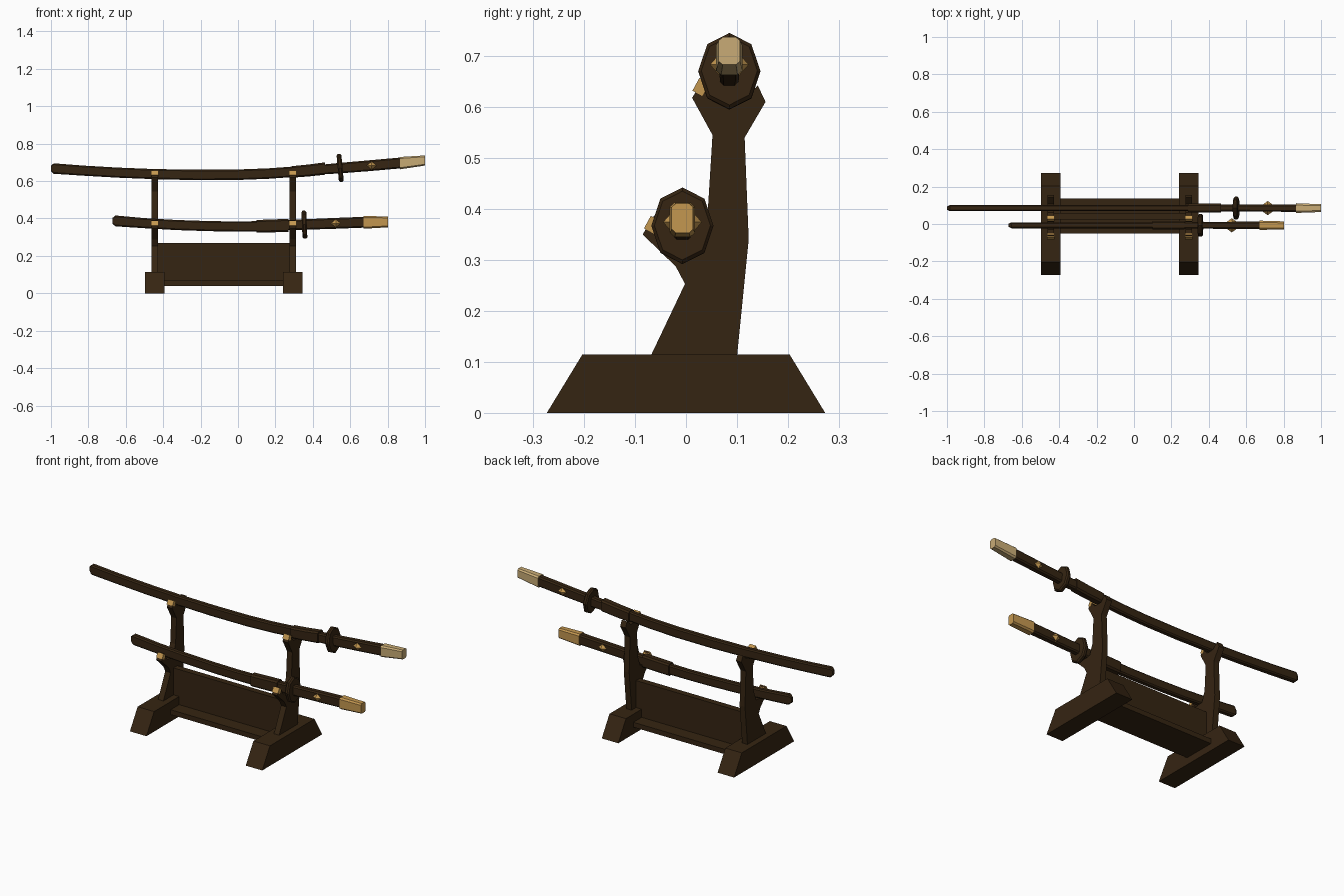
import bpy, bmesh, math
from mathutils import Matrix, Vector

if "Cube" in bpy.data.objects:
    bpy.data.objects.remove(bpy.data.objects["Cube"])


def material(name, rgb):
    m = bpy.data.materials.new(name)
    m.diffuse_color = (*rgb, 1)
    m.use_nodes = True
    m.node_tree.nodes["Principled BSDF"].inputs["Base Color"].default_value = m.diffuse_color
    return m


BROWN = material("dark_brown", (0.036, 0.018, 0.006))
GOLD = material("gold", (0.55, 0.31, 0.08))
PALE = material("pale_gold", (0.58, 0.41, 0.18))


def finish(name, bm, mat):
    bmesh.ops.recalc_face_normals(bm, faces=bm.faces[:])
    me = bpy.data.meshes.new(name)
    bm.to_mesh(me)
    bm.free()
    me.materials.append(mat)
    ob = bpy.data.objects.new(name, me)
    bpy.context.collection.objects.link(ob)
    return ob


def box(name, lo, hi, mat, tilt=0):
    lo, hi = Vector(lo), Vector(hi)
    bm = bmesh.new()
    mtx = (Matrix.Translation((lo + hi) / 2) @ Matrix.Rotation(tilt, 4, 'X')
           @ Matrix.Diagonal((*(hi - lo), 1)))
    bmesh.ops.create_cube(bm, size=1, matrix=mtx)
    return finish(name, bm, mat)


def plate(name, profile, x, width, mat):
    """Extrude a y-z profile along x, centred on x."""
    bm = bmesh.new()
    face = bm.faces.new([bm.verts.new((x - width / 2, y, z)) for y, z in profile])
    ext = bmesh.ops.extrude_face_region(bm, geom=[face])
    verts = [v for v in ext["geom"] if isinstance(v, bmesh.types.BMVert)]
    bmesh.ops.translate(bm, vec=(width, 0, 0), verts=verts)
    return finish(name, bm, mat)


def loft(name, y, stations, mat):
    """Chamfered bar through stations (x, z centre, half width, half height)."""
    bm = bmesh.new()
    rings = []
    for x, z, w, h in stations:
        a, b = w * 0.62, h * 0.75
        sec = [(w, -b), (w, b), (a, h), (-a, h), (-w, b), (-w, -b), (-a, -h), (a, -h)]
        rings.append([bm.verts.new((x, y + p, z + q)) for p, q in sec])
    for r, s in zip(rings, rings[1:]):
        for i in range(8):
            j = (i + 1) % 8
            bm.faces.new((r[i], r[j], s[j], s[i]))
    bm.faces.new(rings[0])
    bm.faces.new(rings[-1])
    return finish(name, bm, mat)


def guard(name, x, y, z, tilt):
    """Eight-sided guard with bevelled rims."""
    bm = bmesh.new()
    rot = Matrix.Rotation(-tilt, 3, 'Y')
    rings = []
    for dx, s in ((-0.013, 0.9), (-0.006, 1), (0.006, 1), (0.013, 0.9)):
        rings.append([bm.verts.new(Vector((x, y, z)) + rot @ Vector(
            (dx, 0.061 * s * math.sin(k * math.pi / 4), 0.075 * s * math.cos(k * math.pi / 4))))
            for k in range(8)])
    for r, s in zip(rings, rings[1:]):
        for i in range(8):
            j = (i + 1) % 8
            bm.faces.new((r[i], r[j], s[j], s[i]))
    bm.faces.new(rings[0])
    bm.faces.new(rings[-1])
    return finish(name, bm, BROWN)


def ornaments(name, x, y, z):
    """Diamond studs on both sides of a handle."""
    bm = bmesh.new()
    for side in (-1, 1):
        base = [bm.verts.new((x + a, y + side * 0.016, z + b))
                for a, b in ((0.03, 0), (0, 0.025), (-0.03, 0), (0, -0.025))]
        tip = bm.verts.new((x, y + side * 0.038, z))
        bm.faces.new(base)
        for i in range(4):
            bm.faces.new((base[i], base[(i + 1) % 4], tip))
    return finish(name, bm, GOLD)


# Stand: feet, forked posts and gold fittings
foot = [(-0.273, 0), (0.273, 0), (0.203, 0.115), (-0.203, 0.115)]
post = [(-0.07, 0.11), (0.10, 0.11), (0.123, 0.34), (0.115, 0.54), (0.156, 0.61),
        (0.141, 0.642), (0.108, 0.612), (0.062, 0.612), (0.030, 0.648), (0.012, 0.618),
        (0.052, 0.545), (0.043, 0.40), (0.022, 0.342), (-0.03, 0.338), (-0.062, 0.388),
        (-0.085, 0.35), (-0.02, 0.287), (-0.002, 0.253)]
for tag, x in (("left", -0.445), ("right", 0.293)):
    plate("foot_" + tag, foot, x, 0.105, BROWN)
    plate("post_" + tag, post, x, 0.034, BROWN)
    for level, y, z in (("lower", -0.066, 0.369), ("upper", 0.029, 0.639)):
        box(f"fitting_{level}_{tag}", (x - 0.019, y - 0.011, z - 0.014),
            (x + 0.019, y + 0.011, z + 0.014), GOLD, -0.5)

# Stand: lower board and upright panel
box("lower_board", (-0.44, -0.052, 0.04), (0.29, 0.135, 0.068), BROWN)
box("upright_panel", (-0.44, 0.025, 0.06), (0.29, 0.06, 0.27), BROWN)

# Long sword
Y = 0.085
loft("long_scabbard", Y, [
    (-1.0, 0.668, 0.008, 0.014), (-0.985, 0.667, 0.016, 0.028), (-0.83, 0.656, 0.016, 0.027),
    (-0.64, 0.645, 0.016, 0.027), (-0.44, 0.637, 0.016, 0.027), (-0.22, 0.633, 0.016, 0.028),
    (0, 0.634, 0.016, 0.028), (0.16, 0.640, 0.016, 0.028), (0.30, 0.650, 0.016, 0.028),
    (0.465, 0.667, 0.016, 0.028)], BROWN)
loft("long_sleeve", Y, [(0.29, 0.649, 0.024, 0.031), (0.38, 0.657, 0.024, 0.032),
                        (0.465, 0.667, 0.024, 0.033)], BROWN)
loft("long_handle", Y, [(0.46, 0.663, 0.018, 0.026), (0.53, 0.668, 0.018, 0.028),
                        (0.70, 0.682, 0.019, 0.029), (0.87, 0.697, 0.02, 0.029)], BROWN)
loft("long_pommel", Y, [(0.866, 0.696, 0.026, 0.033), (1.0, 0.710, 0.021, 0.027)], PALE)
guard("long_guard", 0.546, Y, 0.670, 0.09)
ornaments("long_ornaments", 0.715, Y, 0.683)

# Short sword
Y = -0.007
loft("short_scabbard", Y, [
    (-0.672, 0.387, 0.008, 0.015), (-0.655, 0.387, 0.016, 0.029), (-0.50, 0.375, 0.016, 0.027),
    (-0.33, 0.365, 0.016, 0.027), (-0.15, 0.359, 0.016, 0.027), (0, 0.357, 0.016, 0.027),
    (0.12, 0.358, 0.016, 0.028)], BROWN)
loft("short_sleeve", Y, [(0.10, 0.358, 0.023, 0.034), (0.27, 0.363, 0.023, 0.035)], BROWN)
loft("short_handle", Y, [(0.26, 0.364, 0.018, 0.027), (0.36, 0.368, 0.018, 0.028),
                         (0.52, 0.374, 0.019, 0.029), (0.675, 0.380, 0.02, 0.029)], BROWN)
loft("short_pommel", Y, [(0.67, 0.379, 0.025, 0.034), (0.803, 0.382, 0.021, 0.029)], GOLD)
guard("short_guard", 0.355, Y, 0.367, 0.04)
ornaments("short_ornaments", 0.523, Y, 0.374)
